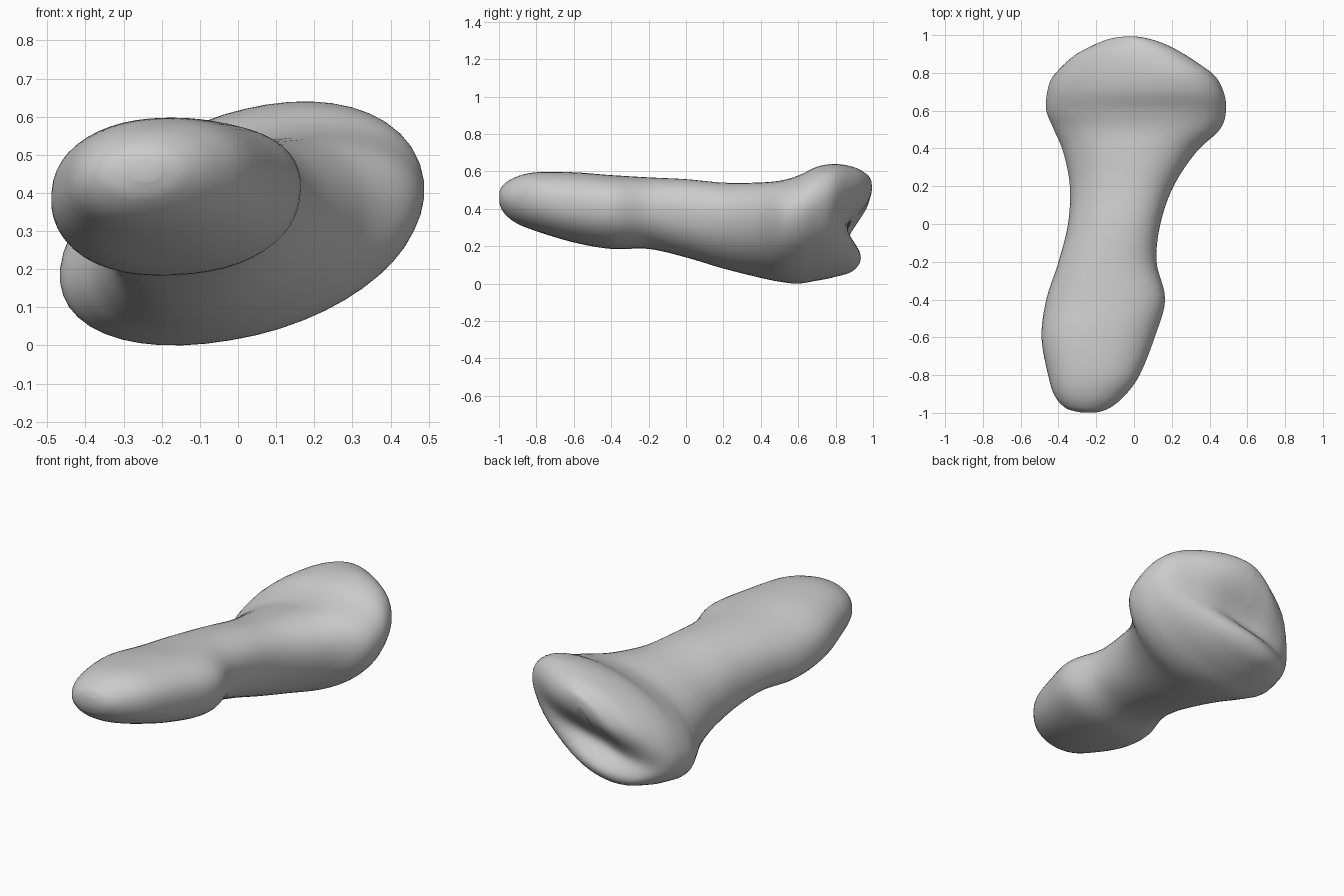
import bpy, bmesh, math
from mathutils import Vector

cube = bpy.data.objects.get("Cube")
if cube:
    bpy.data.objects.remove(cube)

SIDES, STEPS = 48, 6

# Cross-sections along the bone: y, x min, x max, z min, z max, slant, boxiness
SECTIONS = [
    (-0.998, -0.28, -0.20, 0.43, 0.49, 0.1, 1),
    (-0.975, -0.36, -0.13, 0.38, 0.53, 0.1, 1),
    (-0.91, -0.42, -0.05, 0.325, 0.57, 0.1, 0.95),
    (-0.80, -0.455, 0.03, 0.28, 0.595, 0.1, 0.9),
    (-0.60, -0.49, 0.11, 0.22, 0.595, 0.1, 0.88),
    (-0.40, -0.465, 0.165, 0.185, 0.58, 0.15, 0.88),
    (-0.20, -0.40, 0.12, 0.185, 0.568, 0.15, 0.9),
    (0.00, -0.35, 0.14, 0.14, 0.558, 0.2, 0.9),
    (0.20, -0.34, 0.21, 0.08, 0.54, 0.25, 0.95),
    (0.38, -0.375, 0.33, 0.035, 0.54, 0.3, 0.97),
    (0.50, -0.425, 0.455, 0.01, 0.55, 0.35, 0.97),
    (0.60, -0.465, 0.488, 0.0, 0.578, 0.38, 0.97),
    (0.70, -0.46, 0.475, 0.015, 0.625, 0.4, 0.97),
    (0.80, -0.43, 0.42, 0.035, 0.64, 0.42, 0.97),
    (0.90, -0.36, 0.29, 0.065, 0.622, 0.42, 0.97),
    (0.96, -0.26, 0.18, 0.13, 0.59, 0.42, 1),
    (0.99, -0.17, 0.08, 0.22, 0.555, 0.42, 1),
    (1.00, -0.06, 0.0, 0.36, 0.50, 0.42, 1),
]


def blend(i, t):
    """Smooth curve through the sections."""
    last = len(SECTIONS) - 1
    a, b, c, d = (SECTIONS[min(max(k, 0), last)] for k in range(i - 1, i + 3))
    return [q + 0.5 * t * (r - p + t * (2*p - 5*q + 4*r - s + t * (3*(q - r) + s - p)))
            for p, q, r, s in zip(a, b, c, d)]


def bulge(v, power):
    return math.copysign(abs(v) ** power, v)


def joint_hollow(p):
    """Press a slanted hollow into the joint end, under an upper ridge."""
    end = min(max((p.y - 0.7) / 0.22, 0), 1)
    end *= end * (3 - 2 * end)
    middle = math.exp(-((p.x + 0.05) / 0.3) ** 2)
    off = p.z - 0.28 - 0.25 * p.x
    groove = math.exp(-(off / (0.13 if off > 0 else 0.085)) ** 2)
    low = min(max((0.4 - p.z) / 0.2, 0), 1)
    p.y -= end * (groove * (0.02 + 0.11 * middle) + 0.01 * low)


# Bone body lofted through the sections
bm = bmesh.new()
rings = []
rows = [blend(i, k / STEPS) for i in range(len(SECTIONS) - 1) for k in range(STEPS)]
rows.append(SECTIONS[-1])
for y, x0, x1, z0, z1, slant, box in rows:
    ring = []
    for k in range(SIDES):
        a = math.tau * (k + 0.5) / SIDES
        p = Vector(((x0 + x1) / 2 + (x1 - x0) / 2 * bulge(math.cos(a), box), y,
                    (z0 + z1) / 2 + (z1 - z0) / 2 * bulge(math.sin(a + slant), box)))
        joint_hollow(p)
        ring.append(bm.verts.new(p))
    rings.append(ring)
for lower, upper in zip(rings, rings[1:]):
    for k in range(SIDES):
        n = (k + 1) % SIDES
        bm.faces.new((lower[k], lower[n], upper[n], upper[k]))
bm.faces.new(rings[0])
bm.faces.new(rings[-1])
bmesh.ops.recalc_face_normals(bm, faces=bm.faces)
mesh = bpy.data.meshes.new("bone")
bm.to_mesh(mesh)
bm.free()
bone = bpy.data.objects.new("bone", mesh)
bpy.context.collection.objects.link(bone)

# Plain grey surface
grey = bpy.data.materials.new("bone_grey")
grey.use_nodes = True
colour = (0.6, 0.6, 0.6, 1)
grey.diffuse_color = colour
grey.node_tree.nodes["Principled BSDF"].inputs["Base Color"].default_value = colour
mesh.materials.append(grey)

bpy.context.view_layer.objects.active = bone
bone.select_set(True)
bpy.ops.object.shade_smooth_by_angle(angle=math.radians(60))
